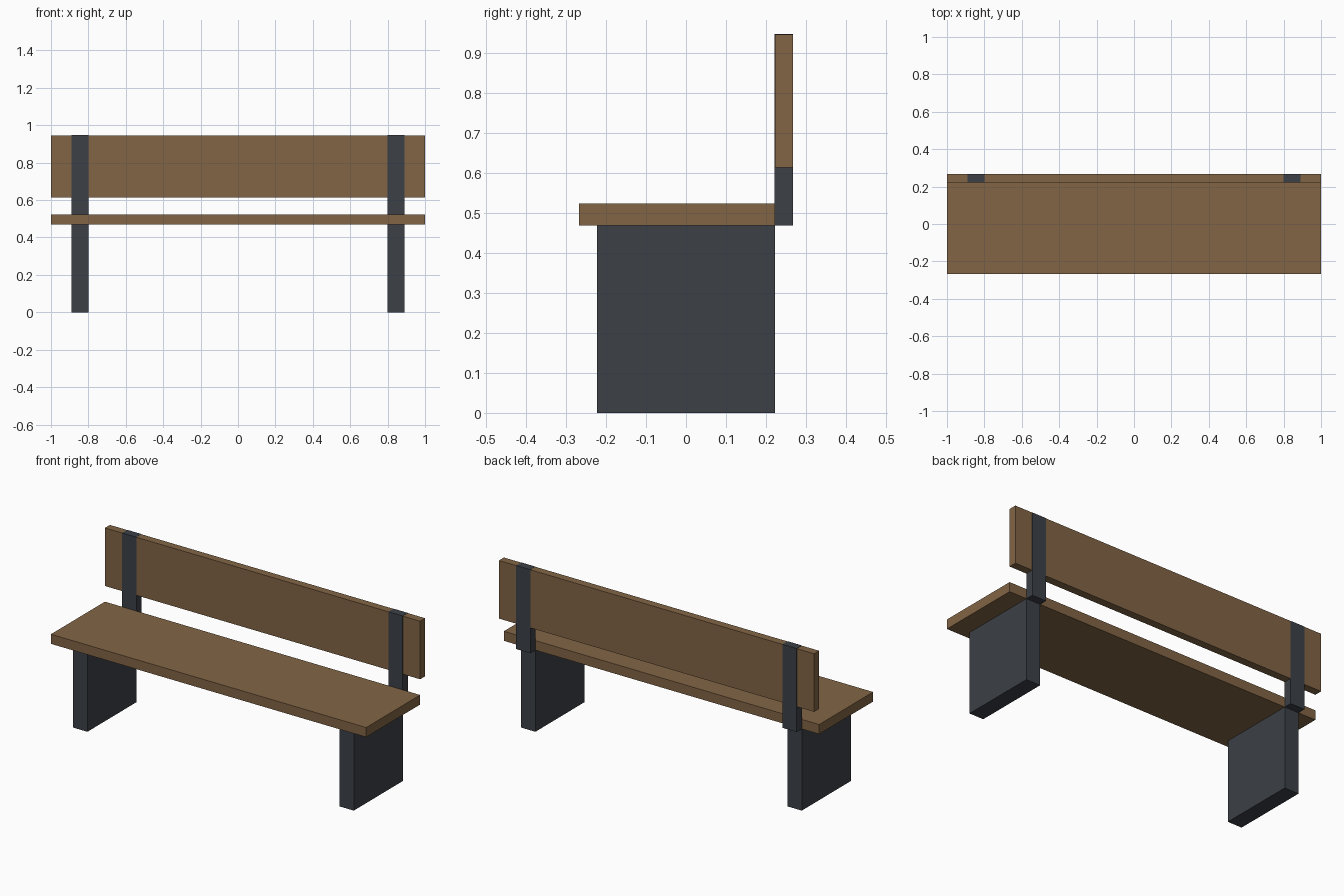
import bpy

cube = bpy.data.objects.get("Cube")
if cube:
    bpy.data.objects.remove(cube, do_unlink=True)


def make_material(name, color):
    mat = bpy.data.materials.new(name)
    mat.use_nodes = True
    mat.diffuse_color = (*color, 1)
    mat.node_tree.nodes["Principled BSDF"].inputs["Base Color"].default_value = (*color, 1)
    return mat


def box(name, x, y, z, mat):
    """Box spanning the given (low, high) range on each axis."""
    spans = (x, y, z)
    bpy.ops.mesh.primitive_cube_add(size=1, location=[(a + b) / 2 for a, b in spans])
    obj = bpy.context.object
    obj.name = name
    obj.scale = [b - a for a, b in spans]
    bpy.ops.object.transform_apply(location=False, rotation=False, scale=True)
    obj.data.materials.append(mat)
    return obj


wood = make_material("brown wood", (0.225, 0.130, 0.060))
metal = make_material("dark grey metal", (0.045, 0.052, 0.063))

seat_bottom, seat_top = 0.468, 0.523
back_bottom, top = 0.613, 0.946
front, inner, rear = -0.267, 0.222, 0.267
proud = 0.0008  # posts sit just proud of the backrest

# Wooden planks
box("seat", (-1, 1), (front, inner), (seat_bottom, seat_top), wood)
box("backrest", (-1, 1), (inner, rear), (back_bottom, top), wood)

# Slab legs and backrest posts on both sides
for side, sign in (("left", 1), ("right", -1)):
    x = sorted((sign * 0.80, sign * 0.89))
    box(side + "_leg", x, (-inner, inner), (0, seat_bottom), metal)
    box(side + "_back_post", x, (inner - proud, rear + proud),
        (seat_bottom, top + proud), metal)
